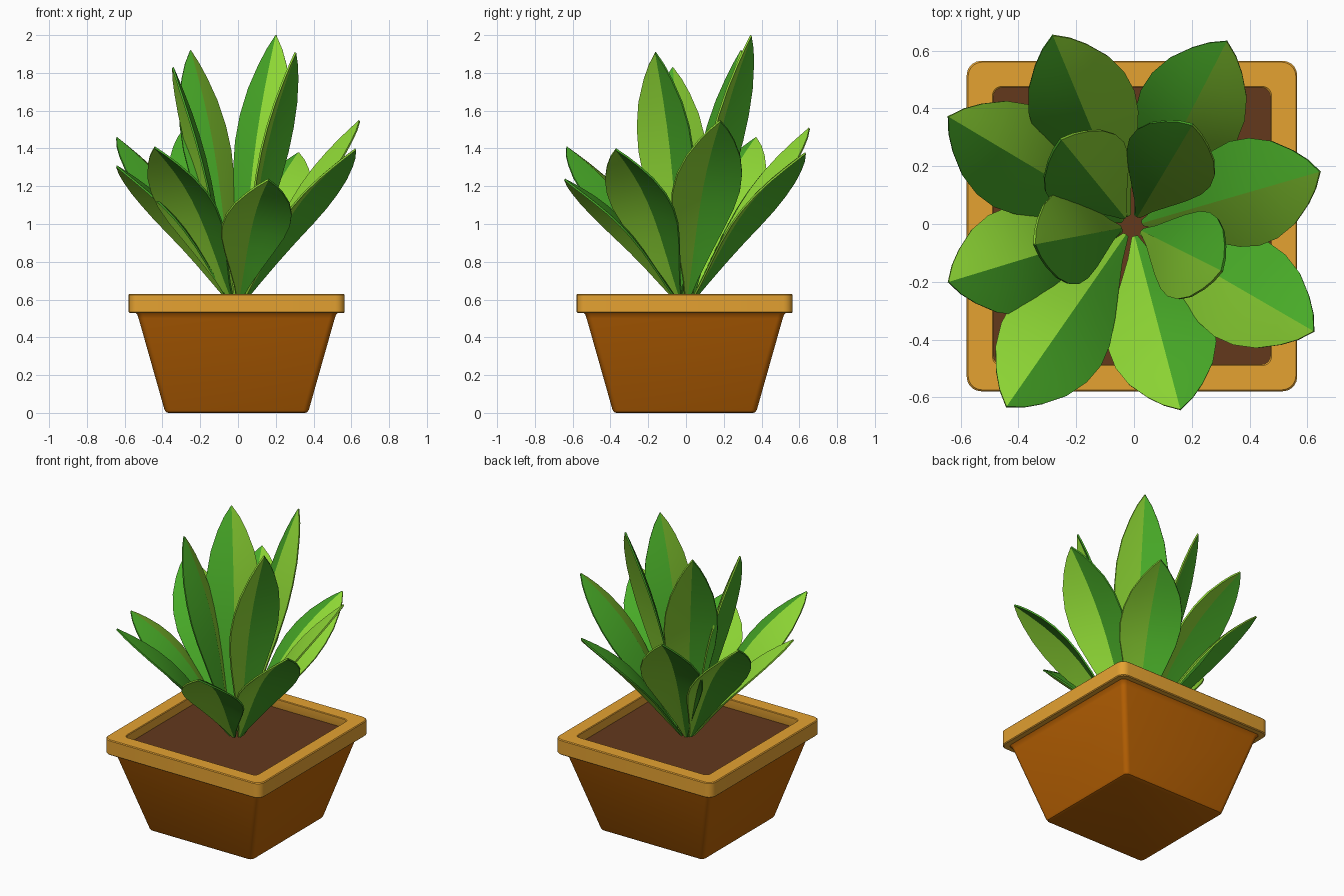
import bpy, bmesh, math
from mathutils import Vector

if "Cube" in bpy.data.objects:
    bpy.data.objects.remove(bpy.data.objects["Cube"])

C = -0.007  # pot centre in x and y


def material(name, rgb):
    m = bpy.data.materials.new(name)
    m.diffuse_color = (*rgb, 1)
    m.use_nodes = True
    m.node_tree.nodes["Principled BSDF"].inputs["Base Color"].default_value = m.diffuse_color
    return m


GREEN = material("leaf green", (0.066, 0.41, 0.021))
LIME = material("leaf lime", (0.27, 0.68, 0.035))
CLAY = material("clay", (0.50, 0.125, 0.001))
OCHRE = material("ochre rim", (0.78, 0.36, 0.031))
SOIL = material("soil", (0.125, 0.040, 0.012))


def finish(bm, name, mats, angle=30):
    bmesh.ops.recalc_face_normals(bm, faces=bm.faces)
    me = bpy.data.meshes.new(name)
    bm.to_mesh(me)
    bm.free()
    for m in mats:
        me.materials.append(m)
    ob = bpy.data.objects.new(name, me)
    bpy.context.collection.objects.link(ob)
    bpy.ops.object.select_all(action='DESELECT')
    ob.select_set(True)
    bpy.context.view_layer.objects.active = ob
    bpy.ops.object.shade_smooth_by_angle(angle=math.radians(angle))
    return ob


def rounded_square(half, r, z, steps=5):
    pts = []
    for k, (sx, sy) in enumerate([(1, 1), (-1, 1), (-1, -1), (1, -1)]):
        for i in range(steps + 1):
            a = math.pi / 2 * (k + i / steps)
            pts.append((C + sx * (half - r) + r * math.cos(a),
                        C + sy * (half - r) + r * math.sin(a), z))
    return pts


def loft(name, rings, mat, closed=False):
    """Skin rounded squares given as (half size, corner radius, height)."""
    bm = bmesh.new()
    loops = [[bm.verts.new(p) for p in rounded_square(*r)] for r in rings]
    n = len(loops[0])
    pairs = list(zip(loops, loops[1:]))
    if closed:
        pairs.append((loops[-1], loops[0]))
    else:
        bm.faces.new(loops[0])
        bm.faces.new(loops[-1])
    for a, b in pairs:
        for i in range(n):
            j = (i + 1) % n
            bm.faces.new((a[i], a[j], b[j], b[i]))
    return finish(bm, name, [mat])


# Pot: tapered body, overhanging rim and soil
loft("pot_body", [(0.362, 0.02, 0), (0.374, 0.025, 0.004), (0.382, 0.03, 0.016),
                  (0.519, 0.03, 0.50), (0.526, 0.03, 0.52), (0.54, 0.03, 0.535)], CLAY)
loft("pot_rim", [(0.567, 0.047, 0.53), (0.572, 0.05, 0.535), (0.572, 0.05, 0.625),
                 (0.567, 0.047, 0.63), (0.483, 0.03, 0.63), (0.479, 0.03, 0.626),
                 (0.479, 0.03, 0.538), (0.483, 0.03, 0.53)], OCHRE, closed=True)
loft("soil", [(0.482, 0.03, 0.534), (0.482, 0.03, 0.57)], SOIL)

# Leaf outline: (fraction along, fraction of the half width)
OUTLINE = [(0, 0.06), (0.12, 0.23), (0.25, 0.47), (0.38, 0.72), (0.5, 0.92),
           (0.6, 1.0), (0.7, 0.96), (0.8, 0.80), (0.89, 0.53), (0.95, 0.29), (1, 0.015)]


def leaf(name, tip, width, arch):
    tip = Vector(tip)
    out = Vector((tip.x - C, tip.y - C, 0)).normalized()
    base = Vector((C, C, 0.595)) + out * 0.035
    axis = tip - base
    side = Vector((-out.y, out.x, 0))
    up = axis.normalized().cross(side)      # inner face direction
    if up.z < 0:
        up = -up
    bm = bmesh.new()
    rows = []
    for t, w in OUTLINE:
        w *= width
        mid = base + axis * t + up * arch * math.sin(math.pi * t ** 1.25)
        # The midrib is a raised ridge; both halves slope away from it
        rows.append([bm.verts.new(mid + side * s * w - up * w * (0.28 * abs(s) + 0.05 * s * s))
                     for s in (-1, -0.5, 0, 0.5, 1)])
    for a, b in zip(rows, rows[1:]):
        for i in range(4):
            bm.faces.new((a[i], a[i + 1], b[i + 1], b[i]))
    bmesh.ops.recalc_face_normals(bm, faces=bm.faces)
    bmesh.ops.solidify(bm, geom=bm.faces[:], thickness=0.01)
    # Green on the left of the midrib, lime on the right
    for f in bm.faces:
        f.material_index = 0 if (f.calc_center_median() - base).dot(side) > 0 else 1
    finish(bm, name, [GREEN, LIME], 25)


# Outer ring of spreading leaves
OUTER = [(0.64, 0.18, 1.55), (0.62, -0.37, 1.40), (0.32, 0.63, 1.38), (-0.28, 0.65, 1.51),
         (-0.64, 0.37, 1.46), (-0.64, -0.20, 1.31), (-0.44, -0.63, 1.41), (0.16, -0.64, 1.24)]
for i, p in enumerate(OUTER):
    leaf(f"outer_leaf_{i + 1}", p, 0.188, 0.078)

# Inner ring of tall upright leaves
INNER = [(0.20, 0.34, 2.0), (-0.25, 0.29, 1.92), (-0.34, -0.07, 1.83), (0.30, -0.16, 1.91)]
for i, p in enumerate(INNER):
    leaf(f"inner_leaf_{i + 1}", p, 0.163, 0.055)
